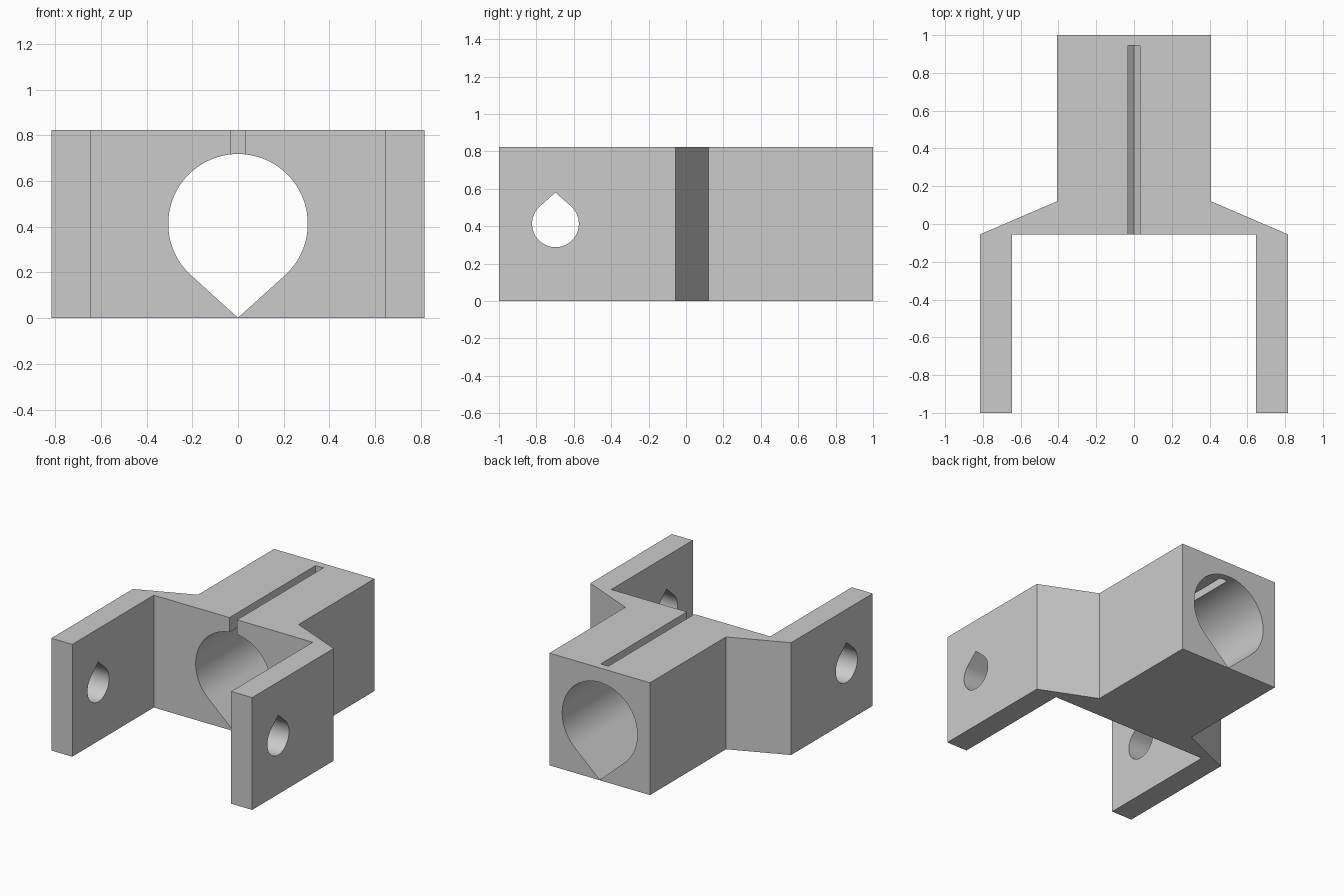
import bpy, bmesh, math
from mathutils import Vector

if "Cube" in bpy.data.objects:
    bpy.data.objects.remove(bpy.data.objects["Cube"], do_unlink=True)

HEIGHT = 0.824
MID = 0.413

grey = bpy.data.materials.new("plain grey")
grey.use_nodes = True
grey.diffuse_color = (0.6, 0.6, 0.6, 1)
grey.node_tree.nodes["Principled BSDF"].inputs["Base Color"].default_value = (0.6, 0.6, 0.6, 1)


def prism(name, points, direction):
    """Extrude a closed outline along a direction."""
    bm = bmesh.new()
    face = bm.faces.new([bm.verts.new(p) for p in points])
    grown = bmesh.ops.extrude_face_region(bm, geom=[face])["geom"]
    verts = [v for v in grown if isinstance(v, bmesh.types.BMVert)]
    bmesh.ops.translate(bm, verts=verts, vec=Vector(direction))
    bmesh.ops.recalc_face_normals(bm, faces=bm.faces)
    mesh = bpy.data.meshes.new(name)
    bm.to_mesh(mesh)
    bm.free()
    mesh.materials.append(grey)
    obj = bpy.data.objects.new(name, mesh)
    bpy.context.collection.objects.link(obj)
    return obj


def teardrop(radius, tip, steps=72):
    """Circle drawn out along tangents to a point at distance tip, upwards."""
    a = math.acos(radius / tip)
    arc = [a + (2 * math.pi - 2 * a) * i / steps for i in range(steps + 1)]
    return [(0, tip)] + [(radius * math.sin(t), radius * math.cos(t)) for t in arc]


# Bracket body: square block flaring out into two arms
half = [(0.408, 1), (0.408, 0.12), (0.815, -0.055), (0.815, -1), (0.645, -1), (0.645, -0.055)]
outline = half + [(-x, y) for x, y in reversed(half)]
bracket = prism("fork_bracket", [(x, y, 0) for x, y in outline], (0, 0, HEIGHT))

# Cutters: main bore with its point down, cross pin holes with point up, top slot
bore = prism("bore_cutter", [(x, -1.2, MID - z) for x, z in teardrop(0.305, 0.411)], (0, 2.4, 0))
pin = prism("pin_hole_cutter", [(-1, y - 0.698, MID + z) for y, z in teardrop(0.125, 0.168)], (2, 0, 0))
slot = prism("slot_cutter", [(x, y, 0.6) for x, y in
                             [(-0.031, -0.2), (0.031, -0.2), (0.031, 0.945), (-0.031, 0.945)]], (0, 0, 0.5))

bpy.context.view_layer.objects.active = bracket
for cutter in (bore, pin, slot):
    cutter.hide_render = True
    mod = bracket.modifiers.new(cutter.name, "BOOLEAN")
    mod.operation = "DIFFERENCE"
    mod.solver = "EXACT"
    mod.object = cutter
    bpy.ops.object.modifier_apply(modifier=mod.name)
    bpy.data.objects.remove(cutter, do_unlink=True)

# Smooth bores, sharp edges elsewhere
bpy.ops.object.select_all(action="DESELECT")
bracket.select_set(True)
bpy.ops.object.shade_smooth_by_angle(angle=math.radians(30))
